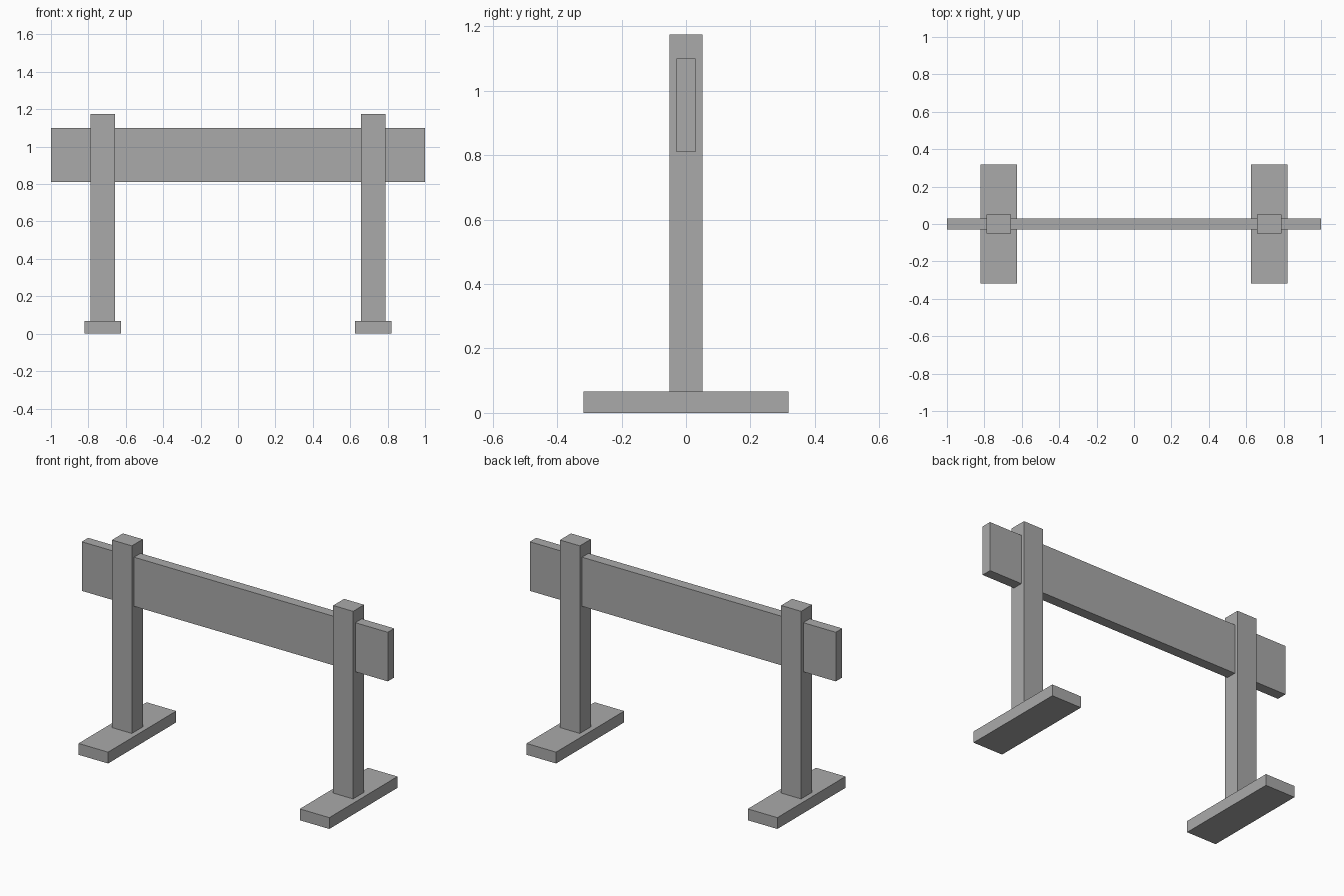
import bpy

cube = bpy.data.objects.get("Cube")
if cube:
    bpy.data.objects.remove(cube, do_unlink=True)

GREY = (0.4, 0.4, 0.4, 1)
grey = bpy.data.materials.new("plain_grey")
grey.use_nodes = True
grey.diffuse_color = GREY
grey.node_tree.nodes["Principled BSDF"].inputs["Base Color"].default_value = GREY


def box(name, x, width, depth, bottom, top):
    """Upright box centred on y = 0, spanning bottom to top."""
    bpy.ops.mesh.primitive_cube_add(size=1, location=(x, 0, (bottom + top) / 2))
    obj = bpy.context.object
    obj.name = name
    obj.scale = (width, depth, top - bottom)
    bpy.ops.object.transform_apply(location=False, rotation=False, scale=True)
    obj.data.materials.append(grey)
    return obj


# Wide board running through both posts
box("crossbar_board", 0, 2.0, 0.06, 0.81, 1.10)

# A post on a flat foot at each side
for side, sign in (("left", 1), ("right", -1)):
    x = sign * 0.723
    box(side + "_foot", x, 0.193, 0.636, 0, 0.067)
    box(side + "_post", x, 0.13, 0.102, 0.067, 1.175)
